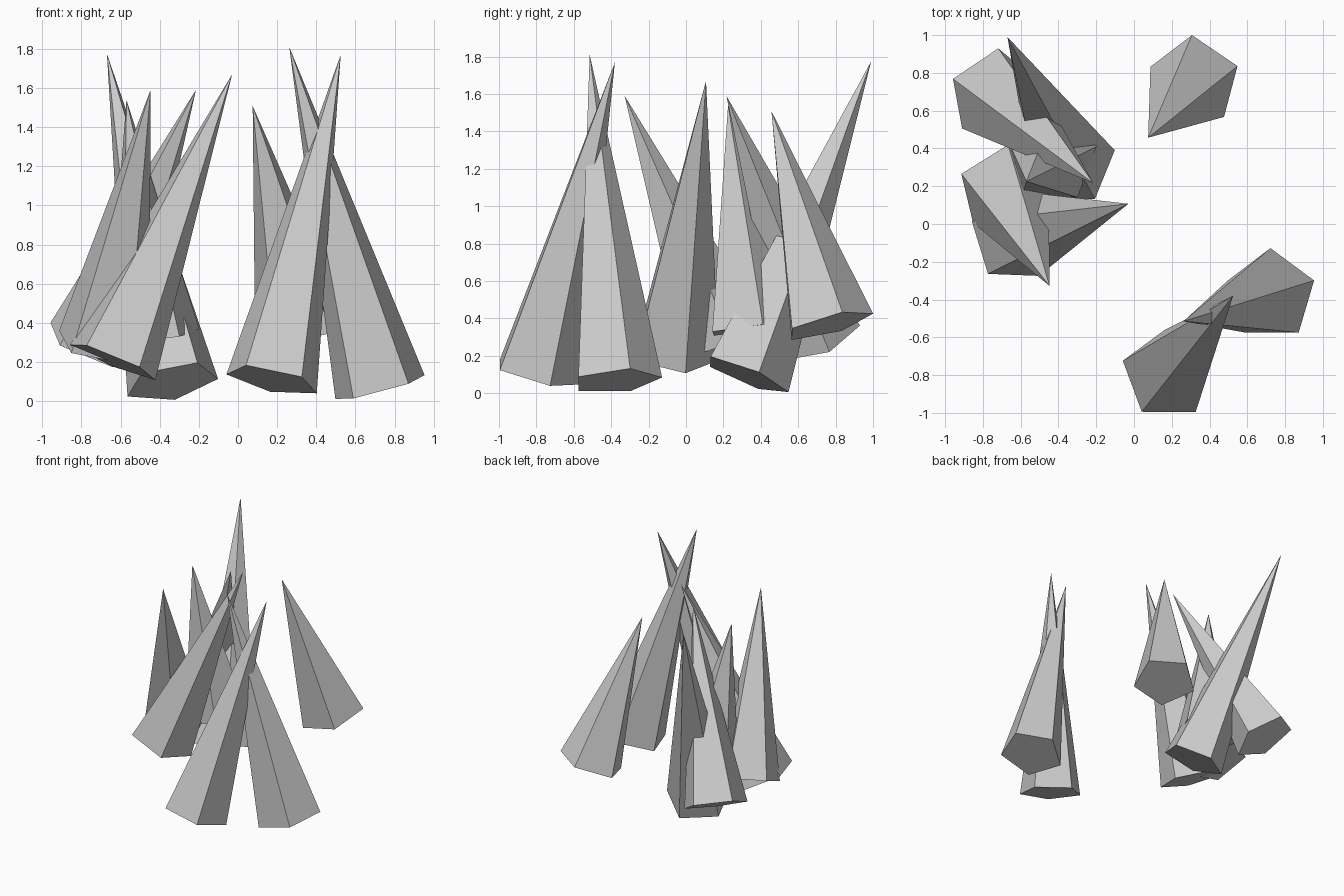
import bpy, bmesh, math
from mathutils import Vector

if "Cube" in bpy.data.objects:
    bpy.data.objects.remove(bpy.data.objects["Cube"])

RADIUS = 0.248
SIDES = 5

grey = bpy.data.materials.new("stone_grey")
grey.diffuse_color = (0.6, 0.6, 0.6, 1.0)
grey.use_nodes = True
grey.node_tree.nodes["Principled BSDF"].inputs["Base Color"].default_value = grey.diffuse_color


def spike(name, apex, centre, corner):
    """Closed five-sided spike; corner is one base corner, squared to the axis."""
    apex, centre, corner = Vector(apex), Vector(centre), Vector(corner)
    axis = (apex - centre).normalized()
    u = corner - centre
    u = (u - axis * u.dot(axis)).normalized()
    v = axis.cross(u)
    bm = bmesh.new()
    ring = []
    for i in range(SIDES):
        a = 2 * math.pi * i / SIDES
        ring.append(bm.verts.new(centre + RADIUS * (math.cos(a) * u + math.sin(a) * v)))
    tip = bm.verts.new(apex)
    bm.faces.new(ring[::-1])
    for i in range(SIDES):
        bm.faces.new((ring[i], ring[(i + 1) % SIDES], tip))
    bmesh.ops.recalc_face_normals(bm, faces=bm.faces)
    mesh = bpy.data.meshes.new(name)
    bm.to_mesh(mesh)
    bm.free()
    mesh.materials.append(grey)
    bpy.context.collection.objects.link(bpy.data.objects.new(name, mesh))


# front right pair of crossing spikes
spike("spike_front", (0.525, -0.38, 1.77), (0.175, -0.80, 0.106), (-0.06, -0.725, 0.133))
spike("spike_right", (0.262, -0.515, 1.81), (0.727, -0.375, 0.066), (0.95, -0.30, 0.133))
# lone spike at the back right
spike("spike_back_right", (0.075, 0.457, 1.508), (0.322, 0.76, 0.365), (0.548, 0.836, 0.434))
# cluster on the left
spike("spike_left", (-0.447, -0.328, 1.59), (-0.69, 0.188, 0.288), (-0.913, 0.265, 0.36))
spike("spike_left_front", (-0.03, 0.107, 1.67), (-0.64, -0.07, 0.206), (-0.86, 0.015, 0.286))
spike("spike_left_back", (-0.215, 0.216, 1.59), (-0.75, 0.695, 0.288), (-0.955, 0.767, 0.40))
spike("spike_tall_back", (-0.67, 0.99, 1.775), (-0.338, 0.317, 0.096), (-0.107, 0.39, 0.115))
spike("spike_inner", (-0.57, 0.225, 1.54), (-0.435, 0.348, 0.335), (-0.205, 0.41, 0.355))
